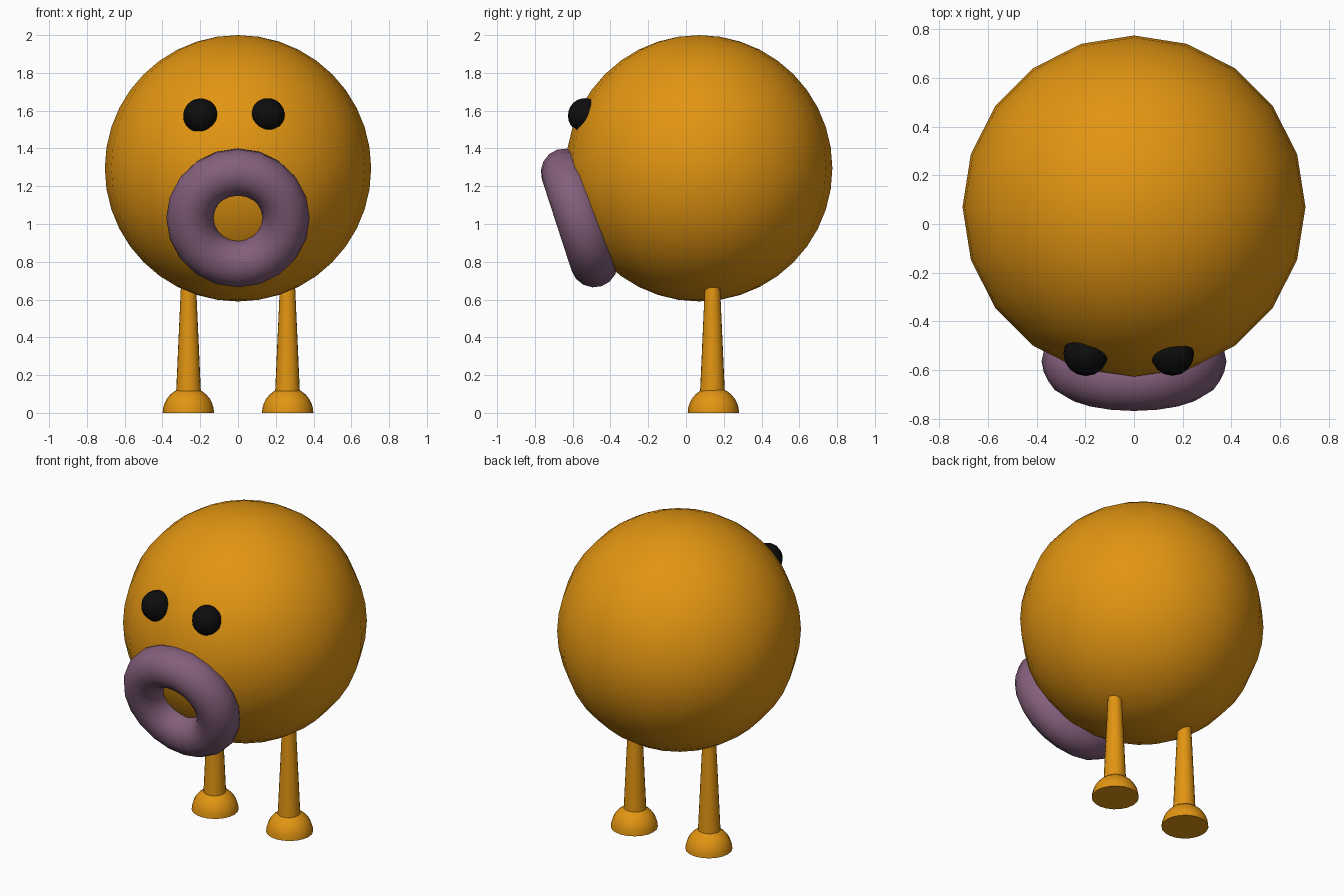
import bpy, bmesh
from math import radians

if "Cube" in bpy.data.objects:
    bpy.data.objects.remove(bpy.data.objects["Cube"])


def material(name, rgb):
    m = bpy.data.materials.new(name)
    m.diffuse_color = (*rgb, 1)
    m.use_nodes = True
    m.node_tree.nodes["Principled BSDF"].inputs["Base Color"].default_value = m.diffuse_color
    return m


ORANGE = material("orange", (0.76, 0.30, 0.006))
PURPLE = material("purple", (0.23, 0.115, 0.20))
BLACK = material("black", (0.004, 0.004, 0.004))


def finish(name, mat, angle=60):
    """Name, colour and smooth the active object."""
    ob = bpy.context.object
    ob.name = name
    ob.data.materials.append(mat)
    bpy.ops.object.shade_smooth_by_angle(angle=radians(angle))
    return ob


def ball(name, mat, radius, loc, segments=20, rings=20):
    bpy.ops.mesh.primitive_uv_sphere_add(
        segments=segments, ring_count=rings, radius=radius, location=loc)
    return finish(name, mat)


# Round body
ball("body", ORANGE, 0.705, (0, 0.07, 1.295))

# Ring-shaped mouth, tilted down to follow the body
bpy.ops.mesh.primitive_torus_add(
    major_radius=0.255, minor_radius=0.125, major_segments=20,
    minor_segments=16, location=(0, -0.565, 1.032),
    rotation=(radians(108), 0, 0))
finish("mouth", PURPLE)

# Eyes, half sunk into the body and slightly uneven
ball("left_eye", BLACK, 0.092, (-0.198, -0.533, 1.573), 16, 12)
ball("right_eye", BLACK, 0.089, (0.158, -0.535, 1.577), 16, 12)

for side, s in (("left", -1), ("right", 1)):
    # Tapered leg running up into the body
    bpy.ops.mesh.primitive_cone_add(
        vertices=20, radius1=0.066, radius2=0.038, depth=0.62,
        location=(s * 0.262, 0.14, 0.41))
    finish(side + "_leg", ORANGE)

    # Dome foot: a ball cut flat at the ground
    foot = ball(side + "_foot", ORANGE, 0.136, (s * 0.263, 0.145, 0), 20, 16)
    bm = bmesh.new()
    bm.from_mesh(foot.data)
    cut = bmesh.ops.bisect_plane(
        bm, geom=bm.verts[:] + bm.edges[:] + bm.faces[:], dist=1e-4,
        plane_co=(0, 0, 0), plane_no=(0, 0, -1), clear_outer=True)
    rim = [e for e in bm.edges if e.is_boundary]
    bmesh.ops.contextual_create(bm, geom=rim)
    bmesh.ops.recalc_face_normals(bm, faces=bm.faces[:])
    bm.to_mesh(foot.data)
    bm.free()
    bpy.ops.object.shade_smooth_by_angle(angle=radians(60))
